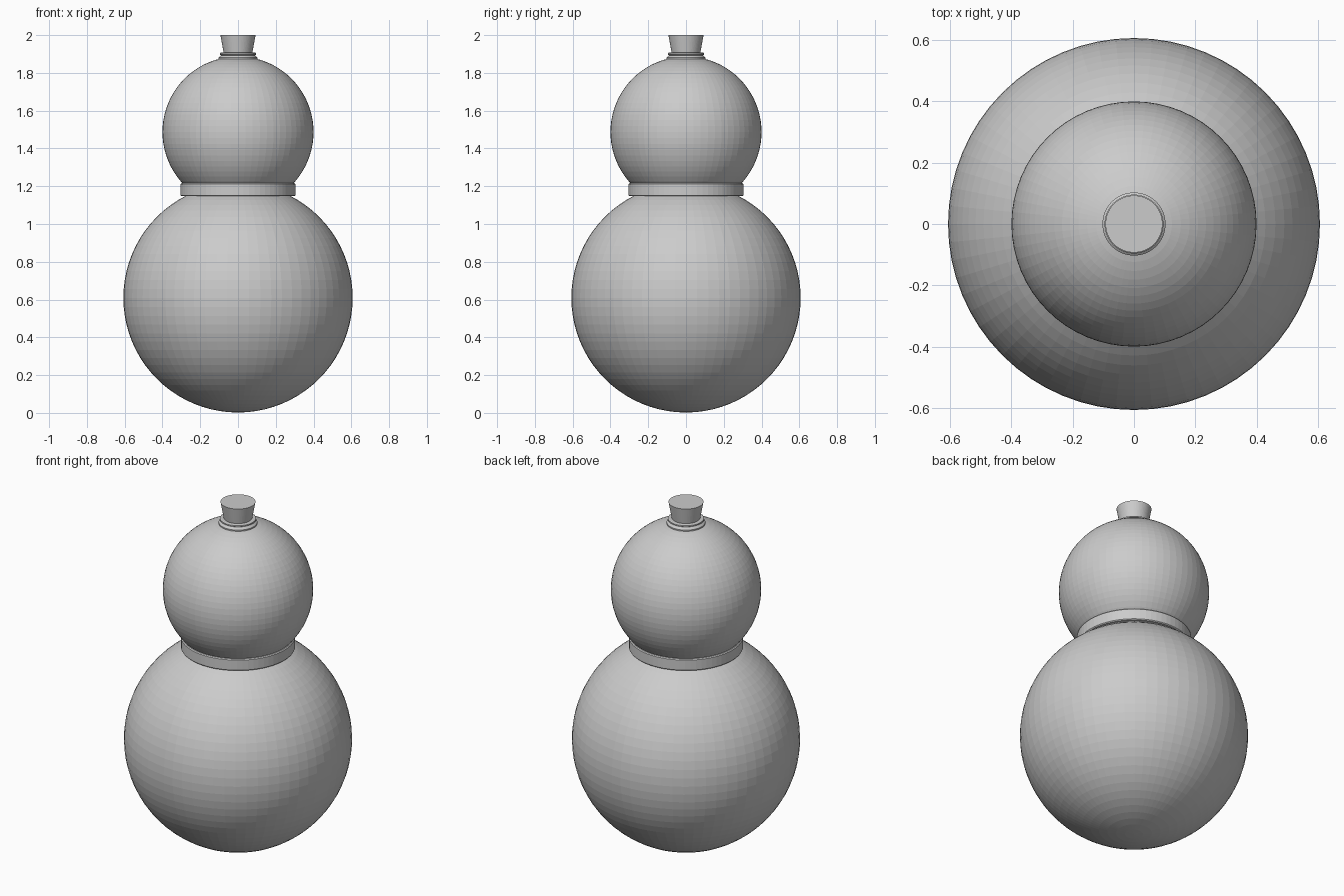
import bpy, bmesh, math

if "Cube" in bpy.data.objects:
    bpy.data.objects.remove(bpy.data.objects["Cube"])

SEGMENTS = 64


def lathe(name, profile):
    """Revolve (radius, z) points around the z axis; radius 0 closes the ends."""
    bm = bmesh.new()
    verts = [bm.verts.new((r, 0, z)) for r, z in profile]
    edges = [bm.edges.new(pair) for pair in zip(verts, verts[1:])]
    bmesh.ops.spin(bm, geom=verts + edges, axis=(0, 0, 1), cent=(0, 0, 0),
                   angle=math.tau, steps=SEGMENTS, use_merge=True)
    bmesh.ops.remove_doubles(bm, verts=bm.verts, dist=1e-5)
    bmesh.ops.recalc_face_normals(bm, faces=bm.faces)
    mesh = bpy.data.meshes.new(name)
    bm.to_mesh(mesh)
    bm.free()
    obj = bpy.data.objects.new(name, mesh)
    bpy.context.collection.objects.link(obj)
    return obj


def ball(name, radius, z):
    bpy.ops.mesh.primitive_uv_sphere_add(segments=SEGMENTS, ring_count=40,
                                         radius=radius, location=(0, 0, z))
    bpy.context.object.name = name


# Two round bulbs of the gourd bottle
ball("lower_bulb", 0.607, 0.609)
ball("upper_bulb", 0.4, 1.487)

# Flat band around the waist
lathe("waist_band", [(0, 1.147), (0.299, 1.147), (0.304, 1.152),
                     (0.304, 1.211), (0.299, 1.216), (0, 1.216)])

# Stepped lip at the mouth
lathe("mouth_lip", [(0, 1.865), (0.102, 1.865), (0.103, 1.881), (0.095, 1.888),
                    (0.090, 1.893), (0.096, 1.897), (0.096, 1.904),
                    (0.091, 1.907), (0, 1.907)])

# Tapered stopper
lathe("stopper", [(0, 1.88), (0.072, 1.88), (0.076, 1.907),
                  (0.093, 2.0), (0, 2.0)])
